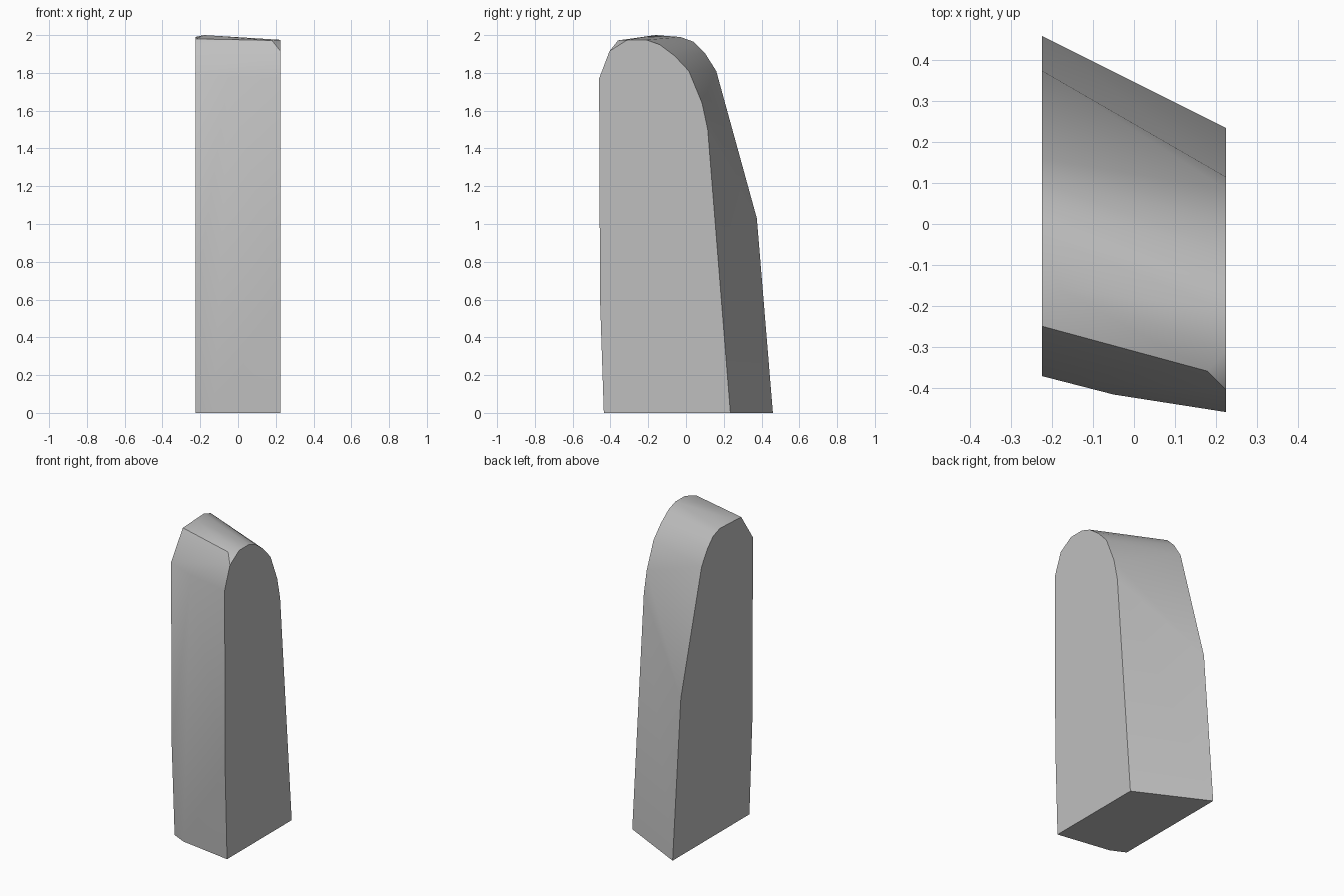
import bpy
import bmesh
import math

if "Cube" in bpy.data.objects:
    bpy.data.objects.remove(bpy.data.objects["Cube"], do_unlink=True)

HALF = 0.225  # half the thickness between the two flat sides

# Outline (y, z) of each flat side, from front foot over the top to back foot
left_outline = [(-0.435, 0), (-0.455, 0.6), (-0.46, 1.77), (-0.405, 1.915),
                (-0.31, 1.975), (-0.21, 1.975), (-0.14, 1.95), (-0.06, 1.89),
                (0.015, 1.81), (0.085, 1.64), (0.115, 1.5), (0.235, 0)]
right_outline = [(-0.335, 0), (-0.365, 0.6), (-0.372, 1.8), (-0.25, 1.98),
                 (-0.03, 1.99), (0.04, 1.965), (0.1, 1.905), (0.16, 1.81),
                 (0.375, 1.03), (0.46, 0)]

# Bulge of the front face and the two clipped corners of the rounded top
extra_points = [(-0.13, -0.38, 0), (-0.05, -0.417, 1.78),
                (0.18, -0.36, 1.972), (-0.18, -0.16, 2.0)]

# Slab: a tight skin around both outlines
points = [(HALF, y, z) for y, z in left_outline]
points += [(-HALF, y, z) for y, z in right_outline]
points += extra_points

bm = bmesh.new()
for p in points:
    bm.verts.new(p)
bmesh.ops.convex_hull(bm, input=bm.verts)
loose = [v for v in bm.verts if not v.link_faces]
bmesh.ops.delete(bm, geom=loose, context='VERTS')
bmesh.ops.dissolve_limit(bm, angle_limit=math.radians(0.3),
                         verts=bm.verts, edges=bm.edges)
bmesh.ops.recalc_face_normals(bm, faces=bm.faces)

mesh = bpy.data.meshes.new("rounded_slab")
bm.to_mesh(mesh)
bm.free()
slab = bpy.data.objects.new("rounded_slab", mesh)
bpy.context.collection.objects.link(slab)

# Plain grey surface
grey = bpy.data.materials.new("plain_grey")
grey.use_nodes = True
colour = (0.52, 0.52, 0.52, 1)
grey.diffuse_color = colour
grey.node_tree.nodes["Principled BSDF"].inputs["Base Color"].default_value = colour
mesh.materials.append(grey)

# Smooth the curved band, keep the flat sides crisp
bpy.ops.object.select_all(action='DESELECT')
slab.select_set(True)
bpy.context.view_layer.objects.active = slab
bpy.ops.object.shade_smooth_by_angle(angle=math.radians(40))
